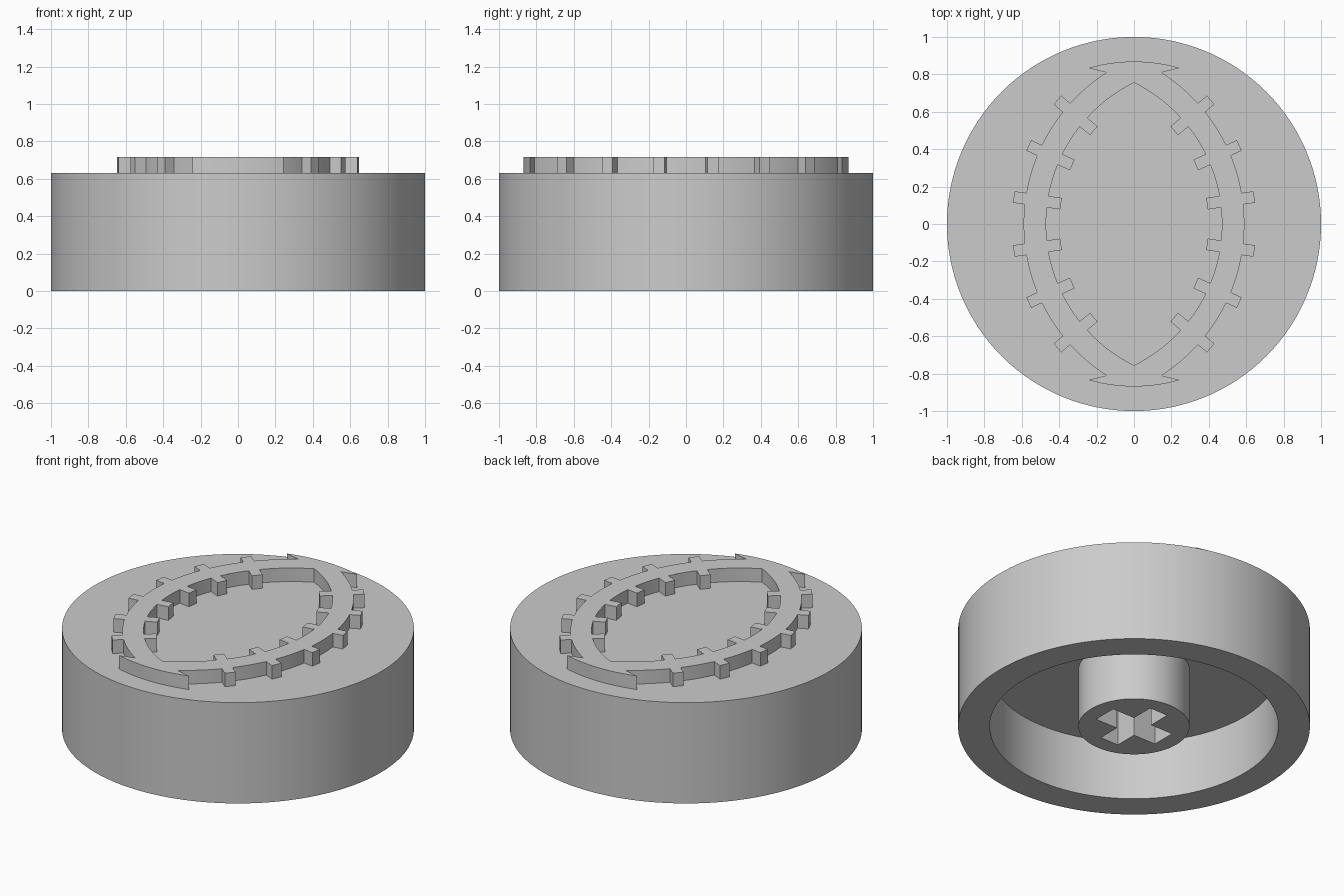
import bpy, bmesh, math
from math import sin, cos, pi, radians, sqrt

if "Cube" in bpy.data.objects:
    bpy.data.objects.remove(bpy.data.objects["Cube"], do_unlink=True)

grey = bpy.data.materials.new("light grey")
grey.use_nodes = True
colour = (0.6, 0.6, 0.6, 1)
grey.diffuse_color = colour
grey.node_tree.nodes["Principled BSDF"].inputs["Base Color"].default_value = colour

SEGS = 128
TOP, CEILING = 0.632, 0.37


def finish(bm, name):
    bmesh.ops.remove_doubles(bm, verts=bm.verts, dist=1e-5)
    bmesh.ops.recalc_face_normals(bm, faces=bm.faces)
    mesh = bpy.data.meshes.new(name)
    bm.to_mesh(mesh)
    bm.free()
    mesh.materials.append(grey)
    ob = bpy.data.objects.new(name, mesh)
    bpy.context.collection.objects.link(ob)
    bpy.ops.object.select_all(action='DESELECT')
    ob.select_set(True)
    bpy.context.view_layer.objects.active = ob
    bpy.ops.object.shade_smooth_by_angle(angle=radians(30))
    return ob


def plate(name, loops, z0, z1):
    """Extrude a flat outline with holes from z0 to z1."""
    bm = bmesh.new()
    for loop in loops:
        vs = [bm.verts.new((x, y, z0)) for x, y in loop]
        for a, b in zip(vs, vs[1:] + vs[:1]):
            bm.edges.new((a, b))
    bmesh.ops.triangle_fill(bm, edges=bm.edges[:], use_beauty=True, normal=(0, 0, 1))
    ext = bmesh.ops.extrude_face_region(bm, geom=bm.faces[:], use_keep_orig=True)
    moved = [g for g in ext["geom"] if isinstance(g, bmesh.types.BMVert)]
    bmesh.ops.translate(bm, verts=moved, vec=(0, 0, z1 - z0))
    return finish(bm, name)


def four_way(quarter):
    """Mirror a quarter outline, running from +x round to +y, into a closed loop."""
    half = quarter + [(-x, y) for x, y in reversed(quarter)]
    full = half + [(-x, -y) for x, y in half]
    return [p for i, p in enumerate(full) if math.dist(p, full[i - 1]) > 1e-4]


# Round cap with a hollow underside
bm = bmesh.new()
profile = [(0, TOP), (1, TOP), (1, 0), (0.82, 0), (0.82, CEILING), (0, CEILING)]
pts = [bm.verts.new((r, 0, z)) for r, z in profile]
edges = [bm.edges.new(pair) for pair in zip(pts, pts[1:])]
bmesh.ops.spin(bm, geom=pts + edges, axis=(0, 0, 1), cent=(0, 0, 0),
               angle=2 * pi, steps=SEGS, use_duplicate=False)
finish(bm, "cap_body")

# Central stem with a cross-shaped socket
circle = [(0.316 * cos(2 * pi * i / 64), 0.316 * sin(2 * pi * i / 64)) for i in range(64)]
reach, wide, narrow = 0.218, 0.075, 0.063
cross = four_way([(reach, wide), (narrow, wide), (narrow, reach)])
plate("stem", [circle, cross], 0, CEILING + 0.005)

# Raised lens-shaped emblem with stitch tabs across its band
CX = -0.372
TABS = [radians(a) for a in (8.1, 24.2, 40.3)]


def toothed_arc(r, r_tab, end):
    """Arc about (CX, 0) from the x axis to angle end, with a square tab at each stitch."""
    half = 0.031
    step = math.asin(half / r)
    stops = [0] + [t + s * step for t in TABS for s in (-1, 1)] + [end]
    out = []
    for i in range(0, len(stops), 2):
        a, b = stops[i], stops[i + 1]
        for k in range(9):
            t = a + (b - a) * k / 8
            out.append((CX + r * cos(t), r * sin(t)))
        if i // 2 < len(TABS):
            t = TABS[i // 2]
            for s in (-half, half):
                out.append((CX + r_tab * cos(t) - s * sin(t), r_tab * sin(t) + s * cos(t)))
    return out


R_OUT, R_IN, R_END = 0.962, 0.842, 0.869
outer = toothed_arc(R_OUT, 1.025, math.asin(0.81 / R_OUT))
spread = math.asin(0.243 / R_END)
outer += [(R_END * sin(spread * k / 8), R_END * cos(spread * k / 8)) for k in range(8, -1, -1)]
inner = toothed_arc(R_IN, 0.77, math.acos(-CX / R_IN))
plate("raised_emblem", [four_way(outer), four_way(inner)], TOP - 0.005, 0.717)
